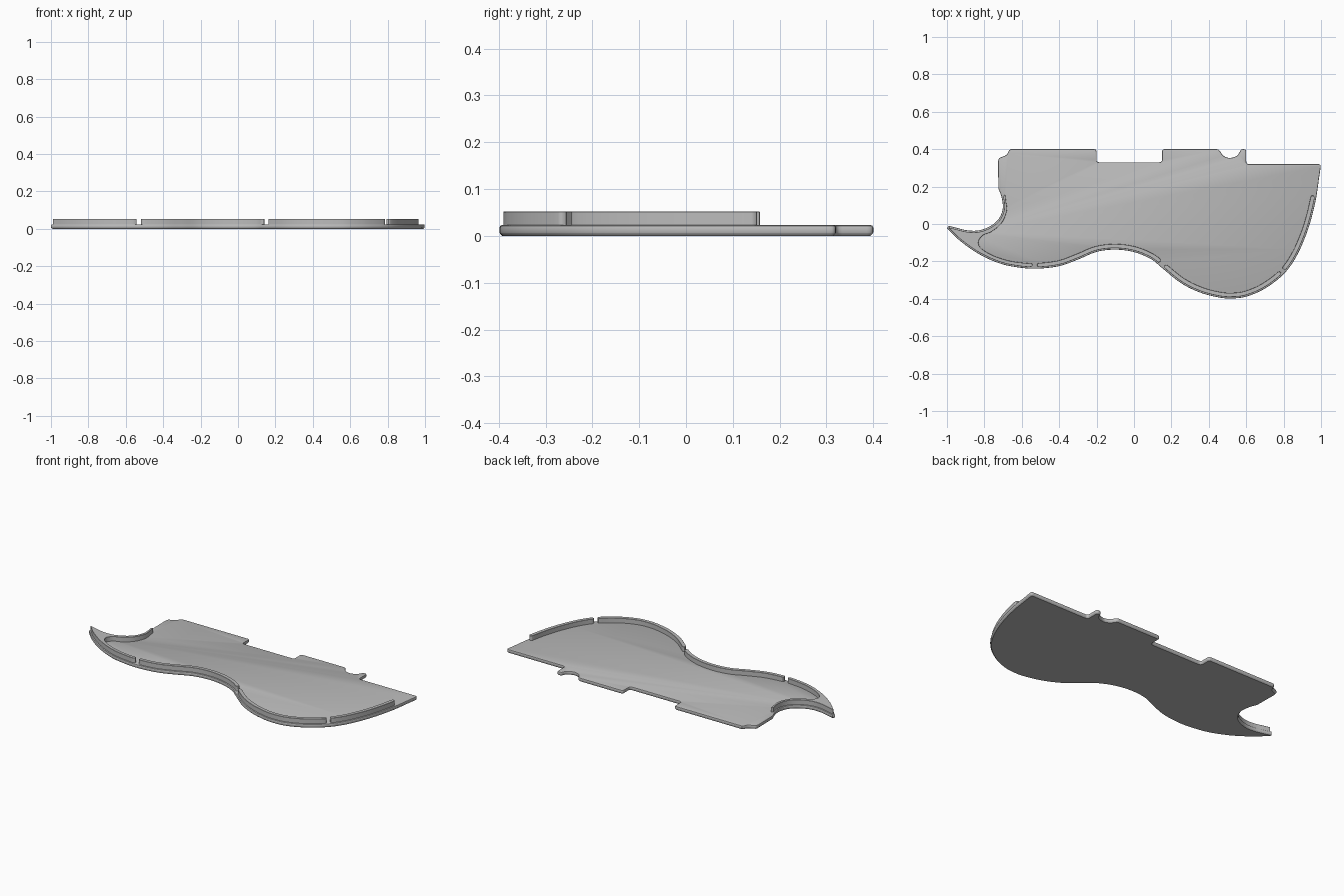
import bpy
import bmesh
import math
from mathutils import Vector

cube = bpy.data.objects.get("Cube")
if cube:
    bpy.data.objects.remove(cube, do_unlink=True)

grey = bpy.data.materials.new("light grey")
grey.use_nodes = True
colour = (0.5, 0.5, 0.5, 1)
grey.diffuse_color = colour
grey.node_tree.nodes["Principled BSDF"].inputs["Base Color"].default_value = colour


def spline(points, steps=8):
    """Smooth curve through the given points."""
    p = [Vector(q) for q in points]
    p = [2 * p[0] - p[1]] + p + [2 * p[-1] - p[-2]]
    out = []
    for a, b, c, d in zip(p, p[1:], p[2:], p[3:]):
        for i in range(steps):
            t = i / steps
            out.append(0.5 * (2 * b + (c - a) * t + (2 * a - 5 * b + 4 * c - d) * t * t
                              + (3 * b - a - 3 * c + d) * t ** 3))
    return out + [p[-2]]


def rounded(corners, radius=0.014, steps=4):
    """Polyline whose inner corners are rounded."""
    p = [Vector(q) for q in corners]
    out = [p[0]]
    for a, b, c in zip(p, p[1:], p[2:]):
        s = b + (a - b).normalized() * min(radius, (a - b).length / 2.1)
        e = b + (c - b).normalized() * min(radius, (c - b).length / 2.1)
        for i in range(steps + 1):
            t = i / steps
            out.append(s * (1 - t) ** 2 + b * 2 * t * (1 - t) + e * t * t)
    return out + [p[-1]]


def offset(points, distance, closed=False):
    """Shift a path to its left by a distance."""
    n = len(points)
    out = []
    for i, p in enumerate(points):
        before = points[i - 1] if closed or i > 0 else None
        after = points[(i + 1) % n] if closed or i < n - 1 else None
        d1 = (p - before).normalized() if before else (after - p).normalized()
        d2 = (after - p).normalized() if after else d1
        n1, n2 = Vector((-d1.y, d1.x)), Vector((-d2.y, d2.x))
        out.append(p + (n1 + n2) * distance / max(0.4, 1 + n1.dot(n2)))
    return out


def clean(points):
    out = []
    for p in points:
        if not out or (p - out[-1]).length > 0.0008:
            out.append(p)
    if (out[0] - out[-1]).length < 0.0008:
        out.pop()
    return out


def prism(name, outline, layers):
    """Stack of inset copies of an outline, closed at both ends."""
    outline = clean(outline)
    bm = bmesh.new()
    rings = [[bm.verts.new((p.x, p.y, z)) for p in offset(outline, inset, True)]
             for inset, z in layers]
    n = len(outline)
    for low, high in zip(rings, rings[1:]):
        for i in range(n):
            j = (i + 1) % n
            bm.faces.new((low[i], low[j], high[j], high[i]))
    bm.faces.new(rings[0][::-1])
    bm.faces.new(rings[-1])
    bmesh.ops.recalc_face_normals(bm, faces=bm.faces[:])
    mesh = bpy.data.meshes.new(name)
    bm.to_mesh(mesh)
    bm.free()
    mesh.materials.append(grey)
    obj = bpy.data.objects.new(name, mesh)
    bpy.context.collection.objects.link(obj)
    return obj


# Outline, counter-clockwise: horn hollow, long wavy front, stepped back
hollow = spline([(-.725, .19), (-.707, .14), (-.702, .08), (-.725, .025), (-.77, -.012),
                 (-.83, -.034), (-.89, -.034), (-.95, -.02), (-.99, -.01)])
front = spline([(-1, -.022), (-.93, -.09), (-.83, -.16), (-.72, -.21), (-.62, -.232),
                (-.52, -.239), (-.4, -.225), (-.3, -.19), (-.2, -.149), (-.1, -.137),
                (0, -.15), (.09, -.187), (.15, -.235), (.25, -.315), (.35, -.365),
                (.45, -.392), (.52, -.398), (.6, -.388), (.7, -.345), (.8, -.268),
                (.87, -.17), (.93, -.03), (.97, .12), (.99, .25), (.996, .29)])
step = rounded([(.996, .29), (1, .32), (.6, .32), (.6, .4), (.572, .4), (.565, .385)])
scoop = spline([(.565, .385), (.55, .365), (.512, .353), (.478, .365), (.463, .385)])
slot = rounded([(.463, .385), (.452, .4), (.15, .4), (.15, .33), (-.2, .33),
                (-.2, .4), (-.65, .4)])
nick = spline([(-.66, .4), (-.669, .392), (-.682, .37), (-.71, .357), (-.722, .35),
               (-.727, .335)], 4)

prism("base_plate", hollow + front + step + scoop + slot + nick,
      [(.006, 0), (.001, .005), (0, .007), (0, .018), (.0015, .0215), (.005, .023)])

# Narrow raised rails that follow the front edge
FLOOR, TOP = .02, .052
HALF = .011
RAIL = [(0, FLOOR), (0, TOP - .001), (.001, TOP)]


def rail(name, start, end, low=-1):
    path = [p for p in offset(front, .019) if start <= p.x <= end and p.y < .15]
    sides = []
    for line in (path, path[::-1]):
        sides += offset(line, -HALF)
        ahead = (line[-1] - line[-2]).normalized()
        right = Vector((ahead.y, -ahead.x))
        for i in range(1, 6):
            a = math.pi * i / 6
            sides.append(line[-1] + (right * math.cos(a) + ahead * math.sin(a)) * HALF)
    prism(name, sides, RAIL)


rail("waist_rail", -.51, .135)
rail("belly_rail", .165, .78)
rail("side_rail", .805, .99)

# Raised horn block, wrapping round the tip and ending in two rails
outer = [p for p in offset(hollow + front, .008) if p.x < -.55 and p.y < .152]
inner = spline([(-.545, -.212), (-.65, -.2), (-.74, -.174), (-.81, -.136), (-.832, -.1),
                (-.81, -.062), (-.76, -.04), (-.708, .005), (-.68, .07), (-.684, .12),
                (-.688, .152)])
prism("horn_block", rounded([outer[-1], (-.54, -.225), inner[0]], .01) + inner
      + rounded([inner[-1], (-.69, .16), outer[0]], .01) + outer, RAIL)

# Smooth shading with sharp edges kept
for obj in bpy.context.scene.objects:
    if obj.type == 'MESH':
        obj.select_set(True)
        bpy.context.view_layer.objects.active = obj
bpy.ops.object.shade_smooth_by_angle(angle=math.radians(30))
